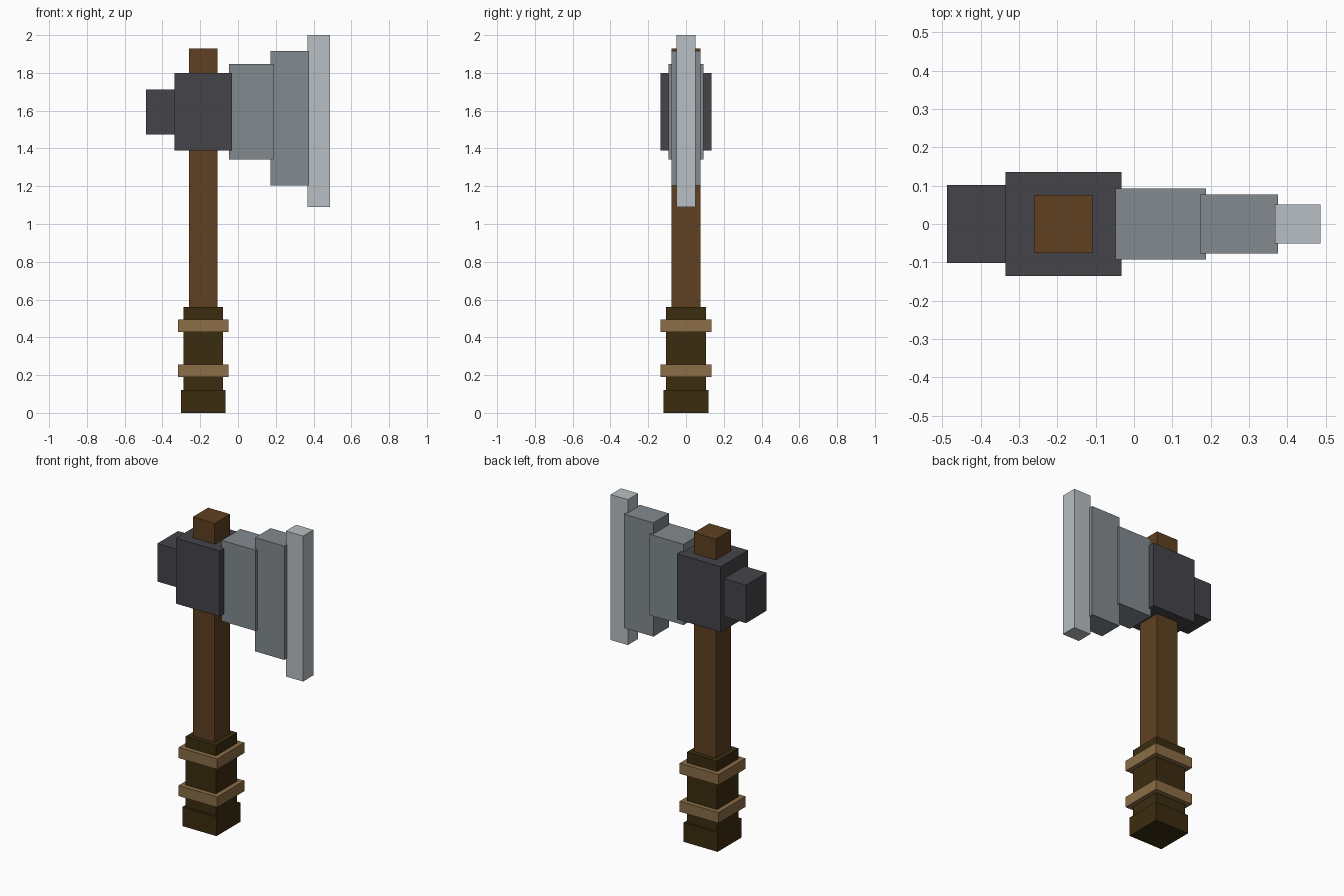
import bpy

cube = bpy.data.objects.get("Cube")
if cube:
    bpy.data.objects.remove(cube, do_unlink=True)


def material(name, hex_code):
    """Flat material from an sRGB hex code, stored as linear values."""
    srgb = [int(hex_code[i:i + 2], 16) / 255 for i in (0, 2, 4)]
    colour = [c / 12.92 if c <= 0.04045 else ((c + 0.055) / 1.055) ** 2.4 for c in srgb] + [1.0]
    mat = bpy.data.materials.new(name)
    mat.use_nodes = True
    mat.diffuse_color = colour
    bsdf = next(n for n in mat.node_tree.nodes if n.type == "BSDF_PRINCIPLED")
    bsdf.inputs["Base Color"].default_value = colour
    return mat


wood = material("brown wood", "5F4021")
leather = material("dark leather", "3B2C10")
strap = material("tan strap", "8B6D46")
iron = material("dark iron", "454449")
steel = material("grey steel", "828A8F")
bright = material("bright steel", "B9BFC3")


def block(name, mat, x, depth, z):
    """Box spanning the x and z ranges, centred on y = 0 with the given half depth."""
    bpy.ops.mesh.primitive_cube_add(
        size=1, location=((x[0] + x[1]) / 2, 0, (z[0] + z[1]) / 2))
    obj = bpy.context.object
    obj.name = name
    obj.scale = (x[1] - x[0], 2 * depth, z[1] - z[0])
    bpy.ops.object.transform_apply(location=False, rotation=False, scale=True)
    obj.data.materials.append(mat)
    return obj


SHAFT_X = -0.184


def shaft_block(name, mat, half, z):
    """Square block centred on the handle's axis."""
    return block(name, mat, (SHAFT_X - half, SHAFT_X + half), half, z)


# Handle, grip and straps
shaft_block("handle", wood, 0.076, (0.06, 1.93))
shaft_block("pommel", leather, 0.118, (0, 0.12))
shaft_block("grip", leather, 0.105, (0.12, 0.56))
for name, z in (("lower_strap", 0.19), ("upper_strap", 0.428)):
    shaft_block(name, strap, 0.134, (z, z + 0.066))

# Axe head, stepping out to the cutting edge
block("head_socket", iron, (-0.335, -0.032), 0.135, (1.39, 1.80))
block("poll", iron, (-0.487, -0.33), 0.102, (1.475, 1.713))
block("inner_blade", steel, (-0.048, 0.188), 0.093, (1.342, 1.847))
block("outer_blade", steel, (0.172, 0.375), 0.077, (1.205, 1.917))
block("cutting_edge", bright, (0.367, 0.486), 0.051, (1.09, 2.0))
